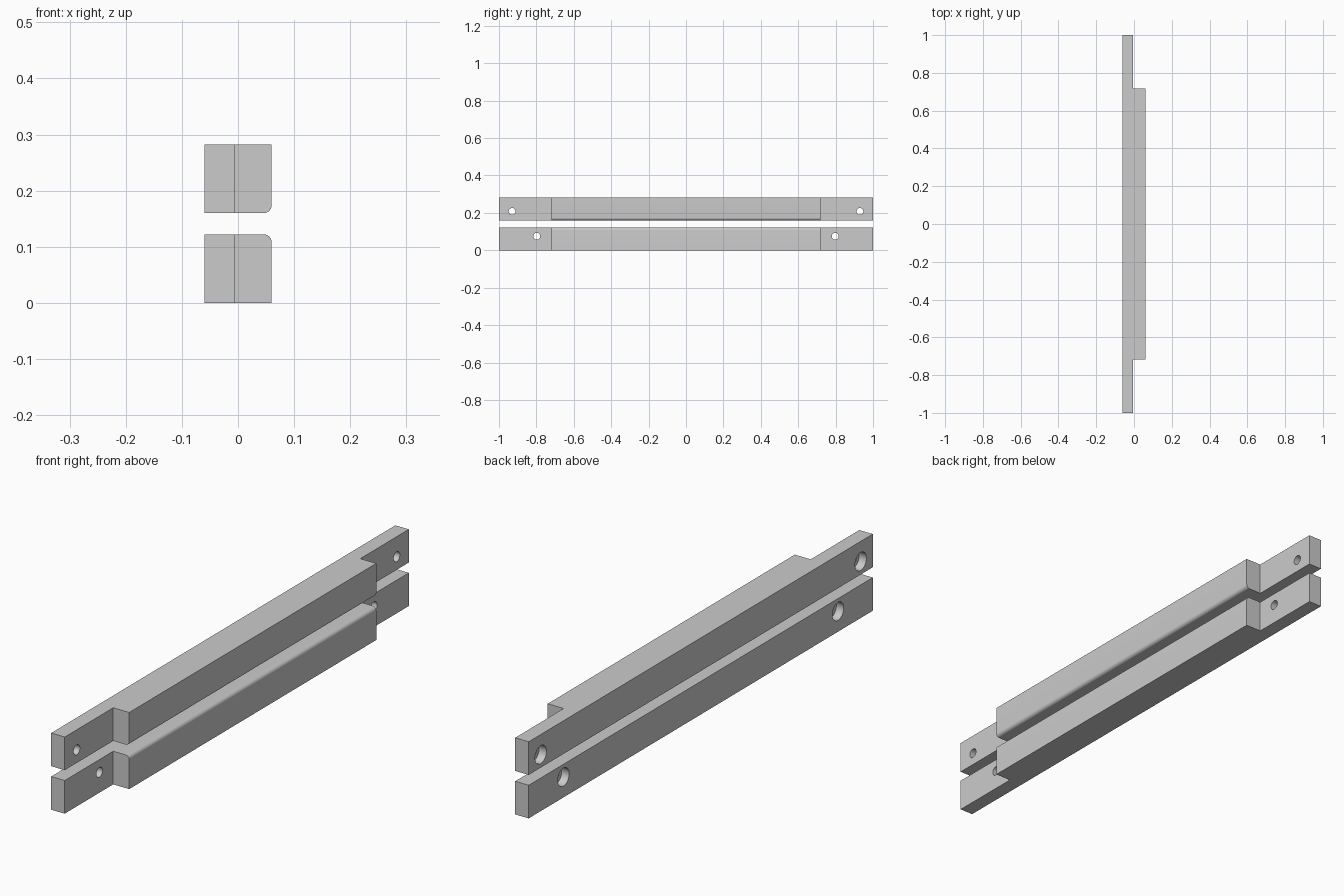
import bpy, bmesh, math
from mathutils import Matrix

cube = bpy.data.objects.get("Cube")
if cube:
    bpy.data.objects.remove(cube, do_unlink=True)

grey = bpy.data.materials.new("plain grey")
grey.use_nodes = True
colour = (0.6, 0.6, 0.6, 1)
grey.diffuse_color = colour
grey.node_tree.nodes["Principled BSDF"].inputs["Base Color"].default_value = colour

BACK, STEP, FRONT = -0.06, -0.005, 0.06
HEIGHT = 0.122
HALF_LENGTH, HALF_JAW = 1.0, 0.718


def add_object(name, bm):
    bmesh.ops.recalc_face_normals(bm, faces=bm.faces[:])
    mesh = bpy.data.meshes.new(name)
    bm.to_mesh(mesh)
    bm.free()
    mesh.materials.append(grey)
    obj = bpy.data.objects.new(name, mesh)
    bpy.context.collection.objects.link(obj)
    return obj


def cylinder(name, radius, x0, x1, y, z):
    bm = bmesh.new()
    place = Matrix.Translation(((x0 + x1) / 2, y, z)) @ Matrix.Rotation(math.pi / 2, 4, 'Y')
    bmesh.ops.create_cone(bm, cap_ends=True, segments=40, radius1=radius,
                          radius2=radius, depth=x1 - x0, matrix=place)
    obj = add_object(name, bm)
    obj.hide_render = True
    return obj


def jaw_bar(name, bottom, rounded_z, hole_y, hole_z):
    # Stepped outline extruded upward
    bm = bmesh.new()
    half = [(BACK, HALF_LENGTH), (STEP, HALF_LENGTH), (STEP, HALF_JAW), (FRONT, HALF_JAW)]
    outline = half + [(x, -y) for x, y in reversed(half)]
    face = bm.faces.new([bm.verts.new((x, y, bottom)) for x, y in outline])
    top = bmesh.ops.extrude_face_region(bm, geom=[face])["geom"]
    bmesh.ops.translate(bm, vec=(0, 0, HEIGHT),
                        verts=[v for v in top if isinstance(v, bmesh.types.BMVert)])
    # Rounded long edge facing the gap
    edge = [e for e in bm.edges if all(abs(v.co.x - FRONT) < 1e-4
            and abs(v.co.z - rounded_z) < 1e-4 for v in e.verts)]
    bmesh.ops.bevel(bm, geom=edge, offset=0.014, segments=8, profile=0.5, affect='EDGES')
    bar = add_object(name, bm)

    # Counterbored screw holes in both end tabs
    cutters = []
    for y in (-hole_y, hole_y):
        cutters.append(cylinder("screw_hole_cutter", 0.018, BACK - 0.02, STEP + 0.02, y, hole_z))
        cutters.append(cylinder("counterbore_cutter", 0.033, BACK - 0.03, BACK + 0.03, y, hole_z))
    bpy.ops.object.select_all(action='DESELECT')
    bpy.context.view_layer.objects.active = bar
    bar.select_set(True)
    for cutter in cutters:
        mod = bar.modifiers.new("hole", 'BOOLEAN')
        mod.operation, mod.solver, mod.object = 'DIFFERENCE', 'EXACT', cutter
        bpy.ops.object.modifier_apply(modifier=mod.name)
        bpy.data.objects.remove(cutter, do_unlink=True)
    bpy.ops.object.shade_smooth_by_angle(angle=math.radians(30))


jaw_bar("lower_bar", 0, HEIGHT, 0.798, 0.075)
jaw_bar("upper_bar", 0.16, 0.16, 0.93, 0.208)
